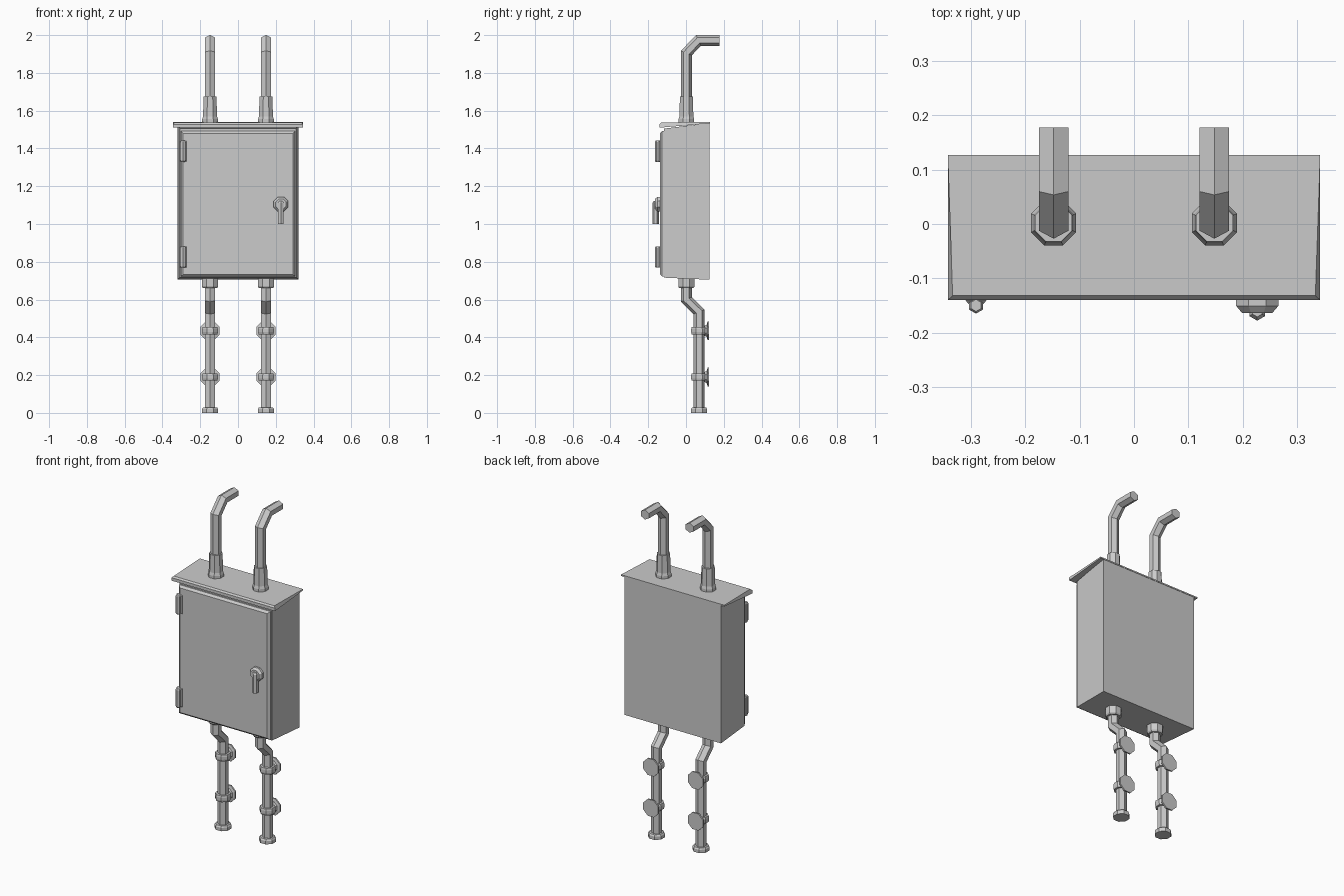
import bpy, bmesh
from math import pi, cos, sin
from mathutils import Vector

if "Cube" in bpy.data.objects:
    bpy.data.objects.remove(bpy.data.objects["Cube"])


def loft(name, rings):
    """Closed solid through a list of equal-length point rings."""
    bm = bmesh.new()
    vr = [[bm.verts.new(p) for p in r] for r in rings]
    n = len(rings[0])
    for a, b in zip(vr, vr[1:]):
        for i in range(n):
            j = (i + 1) % n
            bm.faces.new((a[i], a[j], b[j], b[i]))
    bm.faces.new(vr[0][::-1])
    bm.faces.new(vr[-1])
    bmesh.ops.recalc_face_normals(bm, faces=bm.faces[:])
    me = bpy.data.meshes.new(name)
    bm.to_mesh(me)
    bm.free()
    ob = bpy.data.objects.new(name, me)
    bpy.context.collection.objects.link(ob)
    return ob


def rect(hx, y, z0, z1, cx=0.0):
    """Rectangle facing the front, used as a loft ring."""
    return [(cx - hx, y, z0), (cx + hx, y, z0), (cx + hx, y, z1), (cx - hx, y, z1)]


def turned(name, centre, profile, sides=8, axis='Z', turn=0.5):
    """Many-sided turned part; profile holds (radius, offset along axis)."""
    rings = []
    for r, h in profile:
        ring = []
        for i in range(sides):
            a = 2 * pi * (i + turn) / sides
            u, v = r * cos(a), r * sin(a)
            p = (u, v, h) if axis == 'Z' else (u, h, v)
            ring.append(Vector(centre) + Vector(p))
        rings.append(ring)
    return loft(name, rings)


def pipe(name, x, path):
    """Six-sided pipe with mitred bends along a (y, z) path."""
    section = [(0, .029), (.027, .0145), (.027, -.0145),
               (0, -.029), (-.027, -.0145), (-.027, .0145)]
    pts = [Vector((x, y, z)) for y, z in path]
    rings = []
    for i, p in enumerate(pts):
        d0 = (p - pts[max(i - 1, 0)]).normalized()
        d1 = (pts[min(i + 1, len(pts) - 1)] - p).normalized()
        t = (d0 + d1).normalized()
        ref = d1 if d1.length else d0
        side = Vector((1, 0, 0)).cross(t) / max(t.dot(ref), .5)
        rings.append([p + Vector((u, 0, 0)) + side * v for u, v in section])
    return loft(name, rings)


# Cabinet body, flaring slightly toward the back
loft("cabinet_body", [rect(.32, .125, .705, 1.535), rect(.308, -.117, .716, 1.505)])

# Door with chamfered rim
loft("door", [rect(.303, -.115, .722, 1.492), rect(.303, -.126, .722, 1.492),
              rect(.290, -.138, .733, 1.48)])

# Wedge-shaped rain roof with a chamfered front lip
profile = [(.127, 1.533), (-.14, 1.51), (-.14, 1.528), (-.132, 1.537), (.127, 1.541)]
half = [.343, .343, .343, .334, .343]
loft("rain_roof", [[(s * h, y, z) for h, (y, z) in zip(half, profile)] for s in (-1, 1)])

# Hinges: chamfered leaf and six-sided barrel
for label, z in (("lower", .825), ("upper", 1.385)):
    loft(label + "_hinge_leaf", [rect(.019, -.125, z - .055, z + .055, -.291),
                                 rect(.019, -.141, z - .055, z + .055, -.291),
                                 rect(.013, -.148, z - .048, z + .048, -.291)])
    turned(label + "_hinge_barrel", (-.291, -.150, z),
           [(.011, -.056), (.015, -.050), (.015, .050), (.011, .056)], 6)

# Door handle: octagonal rose and hanging lever
turned("handle_rose", (.227, 0, 1.105), [(.042, -.136), (.042, -.151), (.030, -.164)], axis='Y')
turned("handle_lever", (.227, -.161, 1.0), [(.017, 0), (.017, .112), (.010, .122)], 6)

# Left and right conduits
for side, x in (("left", -.148), ("right", .148)):
    # upper conduit with its entry fitting
    pipe(side + "_upper_conduit", x, [(.002, 1.54), (.002, 1.905), (.066, 1.972), (.178, 1.972)])
    turned(side + "_upper_fitting", (x, .002, 0),
           [(.045, 1.535), (.045, 1.555), (.040, 1.57), (.037, 1.675)])
    # lower conduit, gland nut and foot
    pipe(side + "_lower_conduit", x, [(.002, .71), (.002, .60), (.069, .535), (.069, .01)])
    turned(side + "_gland_nut", (x, .002, 0), [(.040, .66), (.046, .668), (.046, .715)])
    turned(side + "_foot", (x, .069, 0), [(.047, 0), (.047, .02), (.041, .028)])
    # clamps with round wall plates
    for label, z in (("lower", .19), ("upper", .435)):
        turned(f"{side}_{label}_clamp", (x, .069, z),
               [(.042, -.019), (.045, -.008), (.045, .008), (.042, .019)])
        turned(f"{side}_{label}_wall_plate", (x, 0, z),
               [(.028, .098), (.036, .110), (.054, .114), (.054, .123)], axis='Y')
